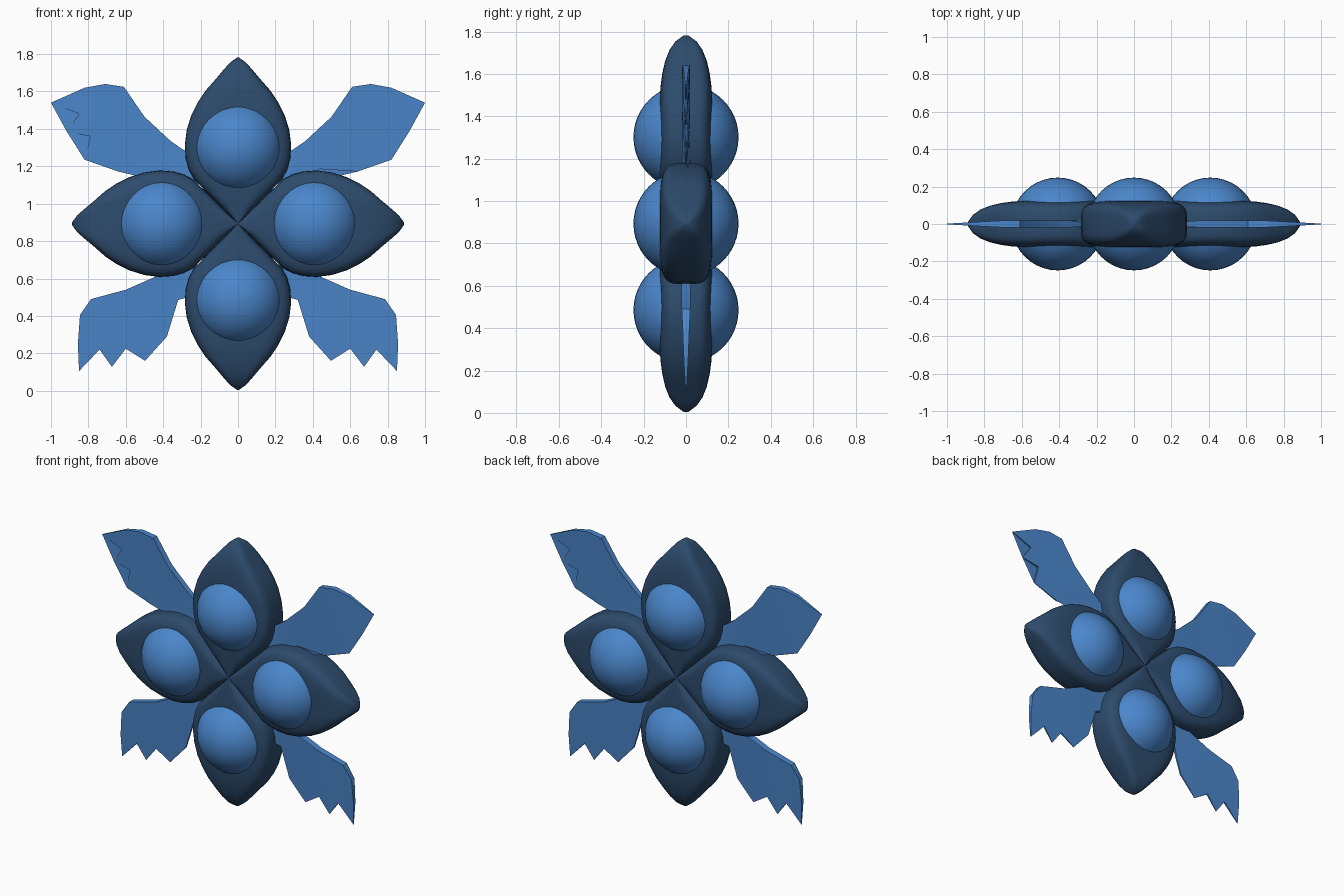
import bpy, bmesh, math
from mathutils import Matrix, Vector

if "Cube" in bpy.data.objects:
    bpy.data.objects.remove(bpy.data.objects["Cube"])

CZ = 0.893      # height of the rosette centre


def material(name, rgb):
    m = bpy.data.materials.new(name)
    m.diffuse_color = (*rgb, 1)
    m.use_nodes = True
    m.node_tree.nodes["Principled BSDF"].inputs["Base Color"].default_value = m.diffuse_color
    return m


DARK = material("dark_blue", (0.026, 0.07, 0.15))
LIGHT = material("light_blue", (0.07, 0.24, 0.6))


def finish(bm, name, mat, angle):
    bmesh.ops.recalc_face_normals(bm, faces=bm.faces)
    me = bpy.data.meshes.new(name)
    bm.to_mesh(me)
    bm.free()
    me.materials.append(mat)
    ob = bpy.data.objects.new(name, me)
    bpy.context.collection.objects.link(ob)
    bpy.ops.object.select_all(action='DESELECT')
    ob.select_set(True)
    bpy.context.view_layer.objects.active = ob
    bpy.ops.object.shade_smooth_by_angle(angle=math.radians(angle))
    return ob


# Petal stations: distance from centre, half width, half thickness
PETAL = [(0.0, 0.002, 0.108), (0.08, 0.08, 0.116), (0.16, 0.16, 0.122), (0.24, 0.237, 0.125),
         (0.29, 0.264, 0.125), (0.35, 0.28, 0.125), (0.42, 0.285, 0.125), (0.50, 0.275, 0.125),
         (0.58, 0.25, 0.125), (0.65, 0.215, 0.12), (0.71, 0.175, 0.112), (0.77, 0.122, 0.098),
         (0.82, 0.08, 0.078), (0.86, 0.045, 0.05), (0.888, 0.006, 0.012)]
SIDES = 40


def sup(v, p=0.45):
    return math.copysign(abs(v) ** p, v)


def petal(name, turn):
    bm = bmesh.new()
    rings = []
    for d, w, t in PETAL:
        ring = []
        for i in range(SIDES):
            a = 2 * math.pi * (i + 0.5) / SIDES
            ring.append(bm.verts.new((w * sup(math.cos(a)), t * sup(math.sin(a)), d)))
        rings.append(ring)
    for r, s in zip(rings, rings[1:]):
        for i in range(SIDES):
            j = (i + 1) % SIDES
            bm.faces.new((r[i], r[j], s[j], s[i]))
    bm.faces.new(rings[0])
    bm.faces.new(rings[-1])
    bm.transform(Matrix.Translation((0, 0, CZ)) @ Matrix.Rotation(turn, 4, 'Y'))
    finish(bm, name, DARK, 50)


def ball(name, turn):
    bm = bmesh.new()
    bmesh.ops.create_uvsphere(bm, u_segments=40, v_segments=24, radius=0.248)
    c = Matrix.Rotation(turn, 3, 'Y') @ Vector((0, 0, 0.408))
    bm.transform(Matrix.Translation(c + Vector((0, 0, CZ))))
    finish(bm, name, LIGHT, 40)


# Wing outlines: x, z, half thickness
UPPER = [(0.17, 1.13, 0.02), (0.28, 1.28, 0.016), (0.36, 1.335, 0.018), (0.50, 1.465, 0.02),
         (0.61, 1.625, 0.02), (0.71, 1.64, 0.018), (0.82, 1.62, 0.012), (1.0, 1.54, 0.002),
         (0.85, 1.48, 0.006), (0.915, 1.385, 0.002), (0.79, 1.36, 0.006), (0.82, 1.235, 0.002),
         (0.64, 1.172, 0.004), (0.44, 1.185, 0.008), (0.25, 1.08, 0.02)]
LOWER = [(0.25, 0.71, 0.02), (0.43, 0.615, 0.022), (0.60, 0.54, 0.022), (0.786, 0.49, 0.02),
         (0.845, 0.405, 0.016), (0.856, 0.25, 0.01), (0.85, 0.105, 0.002), (0.74, 0.22, 0.006),
         (0.674, 0.128, 0.002), (0.60, 0.225, 0.006), (0.497, 0.16, 0.002), (0.38, 0.29, 0.005),
         (0.32, 0.485, 0.008), (0.27, 0.50, 0.012), (0.17, 0.62, 0.02)]


def wing(name, outline, side):
    bm = bmesh.new()
    front = [bm.verts.new((side * x, -t, z)) for x, z, t in outline]
    back = [bm.verts.new((side * x, t, z)) for x, z, t in outline]
    caps = [bm.faces.new(front), bm.faces.new(back)]
    n = len(outline)
    for i in range(n):
        j = (i + 1) % n
        bm.faces.new((front[i], front[j], back[j], back[i]))
    bmesh.ops.triangulate(bm, faces=caps)
    finish(bm, name, LIGHT, 40)


# Four petals with a ball set through each
for k, label in enumerate(("top", "right", "bottom", "left")):
    petal(label + "_petal", k * math.pi / 2)
    ball(label + "_ball", k * math.pi / 2)

# Mirrored wings between the petals
for side, label in ((1, "right"), (-1, "left")):
    wing("upper_wing_" + label, UPPER, side)
    wing("lower_wing_" + label, LOWER, side)
